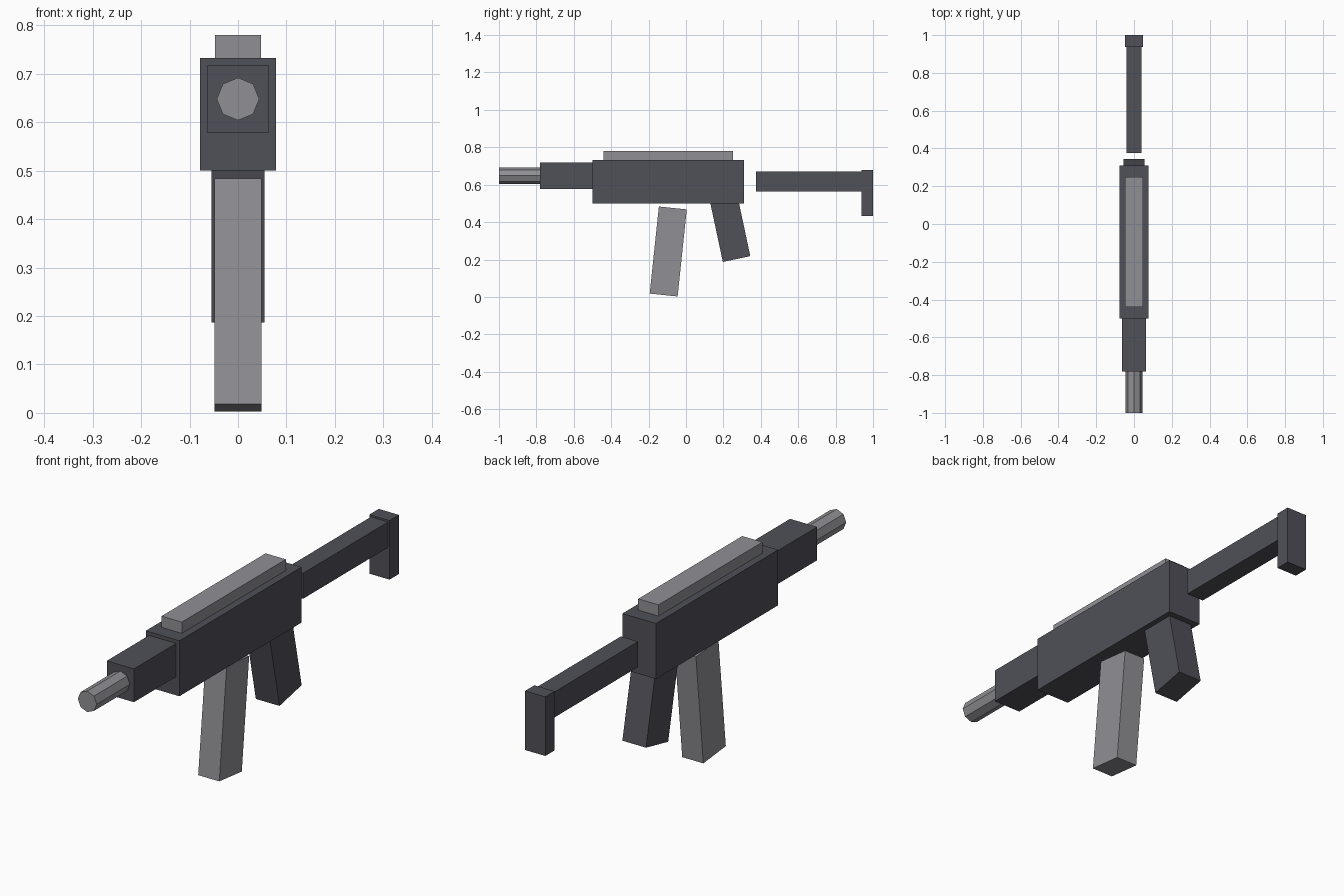
import bpy
import bmesh
from math import radians
from mathutils import Matrix

cube = bpy.data.objects.get("Cube")
if cube:
    bpy.data.objects.remove(cube, do_unlink=True)


def make_material(name, color):
    mat = bpy.data.materials.new(name)
    mat.use_nodes = True
    mat.diffuse_color = color
    mat.node_tree.nodes["Principled BSDF"].inputs["Base Color"].default_value = color
    return mat


dark = make_material("dark_gunmetal", (0.08, 0.08, 0.098, 1))
light = make_material("light_steel", (0.28, 0.28, 0.3, 1))


def finish(name, bm, mat):
    mesh = bpy.data.meshes.new(name)
    bm.to_mesh(mesh)
    bm.free()
    mesh.materials.append(mat)
    obj = bpy.data.objects.new(name, mesh)
    bpy.context.collection.objects.link(obj)
    return obj


def box(name, mat, width, y, z, tilt=0):
    """Box centred on x = 0, spanning y and z, tilted about its centre."""
    bm = bmesh.new()
    size = (width, y[1] - y[0], z[1] - z[0])
    bmesh.ops.create_cube(bm, size=1, matrix=Matrix.Diagonal((*size, 1)))
    obj = finish(name, bm, mat)
    obj.location = (0, sum(y) / 2, sum(z) / 2)
    obj.rotation_euler.x = radians(tilt)
    return obj


# Main body
box("receiver", dark, 0.156, (-0.5, 0.31), (0.5, 0.733))
box("handguard", dark, 0.126, (-0.78, -0.5), (0.578, 0.718))
box("top_rail", light, 0.094, (-0.44, 0.25), (0.733, 0.78))

# Tilted parts underneath
box("magazine", light, 0.098, (-0.17, -0.02), (0.009, 0.477), tilt=-6)
box("grip", dark, 0.11, (0.16, 0.31), (0.199, 0.539), tilt=12)

# Shoulder stock
box("stock_arm", dark, 0.08, (0.375, 0.938), (0.565, 0.672))
box("butt_plate", dark, 0.094, (0.938, 1.0), (0.432, 0.68))

# Eight-sided barrel along y
bm = bmesh.new()
bmesh.ops.create_cone(bm, cap_ends=True, segments=8, radius1=0.044, radius2=0.044,
                      depth=0.24, matrix=Matrix.Rotation(radians(90), 4, "X"))
barrel = finish("barrel", bm, light)
barrel.location = (0, -0.88, 0.648)
